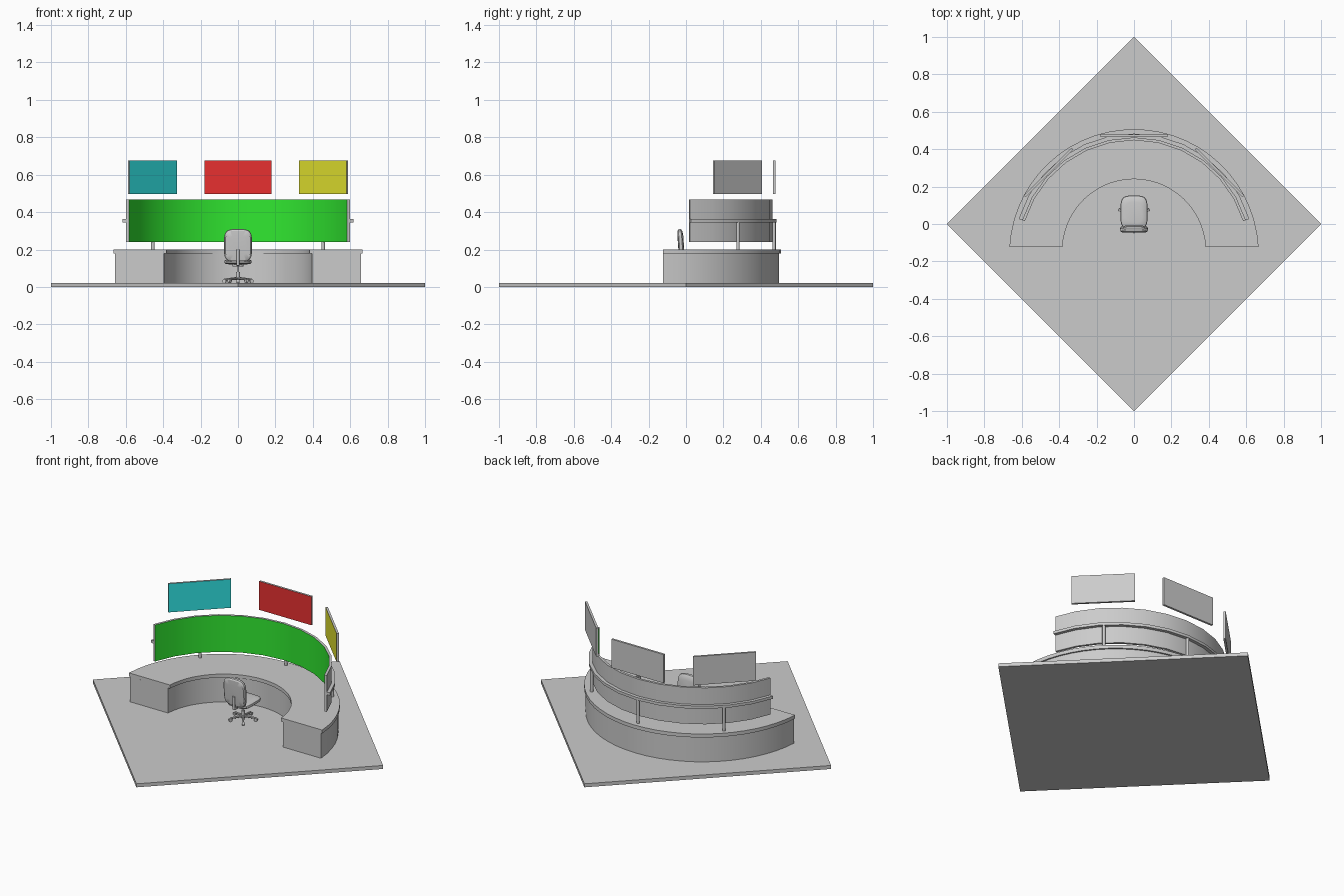
import bpy, bmesh
from math import sin, cos, pi, radians, copysign
from mathutils import Vector, Matrix

if "Cube" in bpy.data.objects:
    bpy.data.objects.remove(bpy.data.objects["Cube"])


def finish(name, bm, mat=None, smooth=True):
    bmesh.ops.recalc_face_normals(bm, faces=bm.faces[:])
    me = bpy.data.meshes.new(name)
    bm.to_mesh(me)
    bm.free()
    ob = bpy.data.objects.new(name, me)
    bpy.context.collection.objects.link(ob)
    if mat:
        grey = bpy.data.materials.get("grey") or bpy.data.materials.new("grey")
        me.materials.append(grey)
        me.materials.append(mat)
    if smooth:
        bpy.ops.object.select_all(action='DESELECT')
        ob.select_set(True)
        bpy.context.view_layer.objects.active = ob
        bpy.ops.object.shade_smooth_by_angle(angle=radians(32))
    return ob


def colour(name, rgb):
    m = bpy.data.materials.new(name)
    m.diffuse_color = (*rgb, 1)
    m.use_nodes = True
    m.node_tree.nodes["Principled BSDF"].inputs["Base Color"].default_value = m.diffuse_color
    return m


def box(name, size, loc, rot=0, mat=None):
    bm = bmesh.new()
    bmesh.ops.create_cube(bm, size=1, matrix=Matrix.Diagonal((*size, 1)))
    if mat:
        for f in bm.faces:
            f.normal_update()
            f.material_index = int(f.normal.y < -0.9)   # only the viewing face is coloured
    ob = finish(name, bm, mat, False)
    ob.location = loc
    ob.rotation_euler.z = rot
    return ob


def arc_slab(name, outer, inner, z0, z1, n, mat=None):
    """Curved slab; outer and inner are (centre y, radius, start angle in degrees)."""
    bm = bmesh.new()
    rows = []
    for i in range(n + 1):
        row = []
        for (c, r, a0), z in ((outer, z0), (outer, z1), (inner, z1), (inner, z0)):
            a = radians(a0 + (180 - 2 * a0) * i / n)
            row.append(bm.verts.new((r * cos(a), c + r * sin(a), z)))
        rows.append(row)
    for p, q in zip(rows, rows[1:]):
        for k in range(4):
            f = bm.faces.new((p[k], p[(k + 1) % 4], q[(k + 1) % 4], q[k]))
            f.material_index = int(bool(mat) and k == 2)
    bm.faces.new(rows[0])
    bm.faces.new(rows[-1])
    return finish(name, bm, mat)


def rod(name, a, b, r1, r2=None, n=16):
    a, b = Vector(a), Vector(b)
    d = b - a
    bm = bmesh.new()
    bmesh.ops.create_cone(bm, cap_ends=True, segments=n, radius1=r1,
                          radius2=r1 if r2 is None else r2, depth=d.length)
    ob = finish(name, bm)
    ob.location = (a + b) / 2
    ob.rotation_euler = d.to_track_quat('Z', 'Y').to_euler()
    return ob


def cushion(name, w, h, t, loc, tilt=0):
    """Rounded pad lying in xy, thickness in z, built from stacked squircle rings."""
    bm = bmesh.new()
    rings = []
    for s, z in ((.6, -.48), (.9, -.42), (.98, -.25), (1, 0), (.97, .22), (.88, .38), (.6, .5)):
        ring = []
        for i in range(40):
            a = 2 * pi * i / 40
            x, y = (copysign(abs(v) ** 0.5, v) for v in (cos(a), sin(a)))
            ring.append(bm.verts.new((x * w / 2 * s, y * h / 2 * s, z * t)))
        rings.append(ring)
    for p, q in zip(rings, rings[1:]):
        for i in range(40):
            j = (i + 1) % 40
            bm.faces.new((p[i], p[j], q[j], q[i]))
    bm.faces.new(rings[0])
    bm.faces.new(rings[-1])
    ob = finish(name, bm)
    ob.location = loc
    ob.rotation_euler.x = tilt
    return ob


# floor: square turned 45 degrees
box("floor", (2 ** .5, 2 ** .5, .022), (0, 0, .011), pi / 4)

# curved desk
arc_slab("desk_base", (-.162, .659, 3.4), (-.15, .397, 3.9), 0, .178, 28)
arc_slab("desk_top", (-.16, .667, 3.2), (-.143, .383, 3), .178, .2, 28)

# curved screen wall with rail and posts
CY = -.162
arc_slab("curved_screen", (CY, .625, 17), (CY, .61, 17), .24, .467, 12,
         colour("green", (.03, .8, .03)))
arc_slab("screen_rail", (CY, .645, 17), (CY, .624, 17), .345, .362, 12)
for i, deg in enumerate((44, 90, 136)):
    x, y = .633 * cos(radians(deg)), CY + .633 * sin(radians(deg))
    rod(f"screen_post_{i + 1}", (x, y, .195), (x, y, .35), .009)

# three flat panels above
for name, x, y, rot, rgb in (("left_panel", -.457, .275, pi / 4, (.03, .8, .8)),
                             ("middle_panel", 0, .472, 0, (.8, .03, .03)),
                             ("right_panel", .457, .275, -pi / 4, (.8, .8, .03))):
    box(name, (.36, .013, .178), (x, y, .587), rot, colour(name + "_colour", rgb))

# chair facing the desk
SY = .05
cushion("chair_seat", .145, .18, .03, (0, .062, .135))
cushion("chair_back", .15, .175, .032, (0, -.027, .222), radians(-86))
rod("back_bracket_low", (0, SY, .117), (0, -.04, .122), .008)
rod("back_bracket_high", (0, -.04, .12), (0, -.042, .2), .008)
rod("seat_plate", (0, SY, .11), (0, SY, .122), .03)
rod("chair_stem_upper", (0, SY, .07), (0, SY, .115), .006)
rod("chair_stem_lower", (0, SY, .04), (0, SY, .08), .01)
rod("chair_hub", (0, SY, .036), (0, SY, .052), .014)
for i in range(5):
    a = pi / 2 + i * 2 * pi / 5
    c, s = cos(a), sin(a)
    rod(f"chair_leg_{i + 1}", (0, SY, .046), (.076 * c, SY + .076 * s, .04), .008, .005, 10)
    wx, wy = .076 * c, SY + .076 * s
    rod(f"caster_{i + 1}", (wx + .007 * s, wy - .007 * c, .031),
        (wx - .007 * s, wy + .007 * c, .031), .01, n=14)
